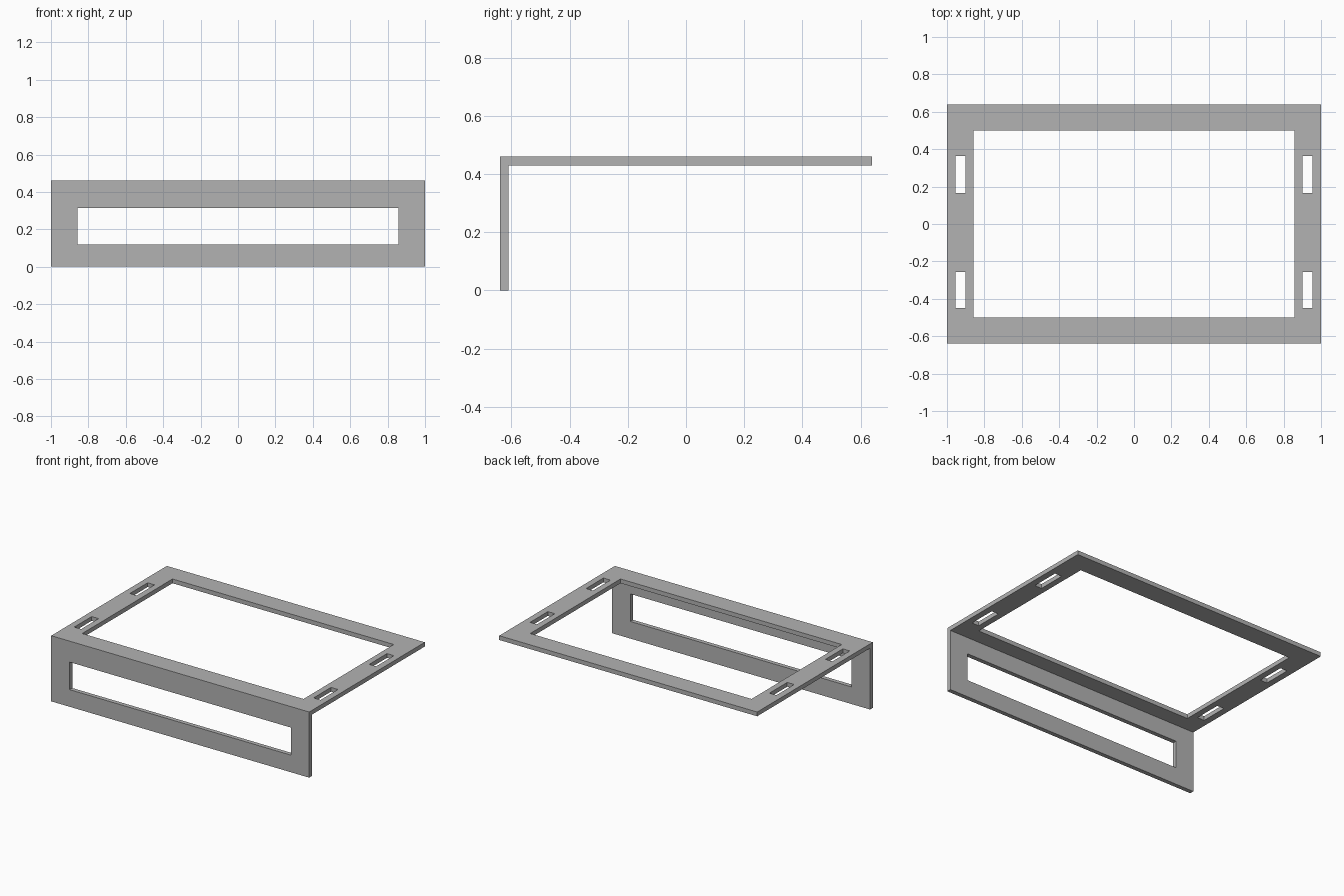
import bpy
import bmesh

if "Cube" in bpy.data.objects:
    bpy.data.objects.remove(bpy.data.objects["Cube"], do_unlink=True)

W, D, H, T = 1.0, 0.64, 0.46, 0.03   # half width, half depth, height, sheet thickness

grey = bpy.data.materials.new("plain_grey")
grey.use_nodes = True
colour = (0.45, 0.45, 0.45, 1)
grey.diffuse_color = colour
grey.node_tree.nodes["Principled BSDF"].inputs["Base Color"].default_value = colour


def add_object(name, bm):
    bmesh.ops.recalc_face_normals(bm, faces=bm.faces)
    mesh = bpy.data.meshes.new(name)
    bm.to_mesh(mesh)
    bm.free()
    mesh.materials.append(grey)
    ob = bpy.data.objects.new(name, mesh)
    bpy.context.collection.objects.link(ob)
    return ob


def cut_box(target, name, x, y, z):
    """Cut a rectangular opening given by (low, high) ranges."""
    bm = bmesh.new()
    bmesh.ops.create_cube(bm, size=1)
    for v in bm.verts:
        v.co = [r[0] if c < 0 else r[1] for c, r in zip(v.co, (x, y, z))]
    cutter = add_object(name, bm)
    cutter.hide_render = True
    cutter.hide_set(True)
    mod = target.modifiers.new(name, "BOOLEAN")
    mod.operation = "DIFFERENCE"
    mod.solver = "EXACT"
    mod.object = cutter
    return cutter


# Angle bracket: L-shaped side profile extruded across the width
bm = bmesh.new()
profile = [(-D, 0), (-D + T, 0), (-D + T, H - T), (D, H - T), (D, H), (-D, H)]
face = bm.faces.new([bm.verts.new((-W, y, z)) for y, z in profile])
ext = bmesh.ops.extrude_face_region(bm, geom=[face])
for v in ext["geom"]:
    if isinstance(v, bmesh.types.BMVert):
        v.co.x = W
bracket = add_object("angle_bracket_frame", bm)

# Openings: top window, front window, four mounting slots
through_top = (H - 2 * T, H + T)
cutters = [
    cut_box(bracket, "top_opening", (-0.858, 0.858), (-0.5, 0.5), through_top),
    cut_box(bracket, "front_opening", (-0.858, 0.858), (-D - T, -D + 2 * T), (0.12, 0.313)),
]
for side, x in (("left", (0.901, 0.955)), ("right", (-0.955, -0.901))):
    for end, y in (("front", (-0.45, -0.257)), ("back", (0.166, 0.363))):
        cutters.append(cut_box(bracket, f"{side}_{end}_slot", x, y, through_top))

# Bake the cuts and remove the helpers
bpy.context.view_layer.update()
graph = bpy.context.evaluated_depsgraph_get()
baked = bpy.data.meshes.new_from_object(bracket.evaluated_get(graph))
bracket.modifiers.clear()
bracket.data = baked
for cutter in cutters:
    bpy.data.objects.remove(cutter, do_unlink=True)
